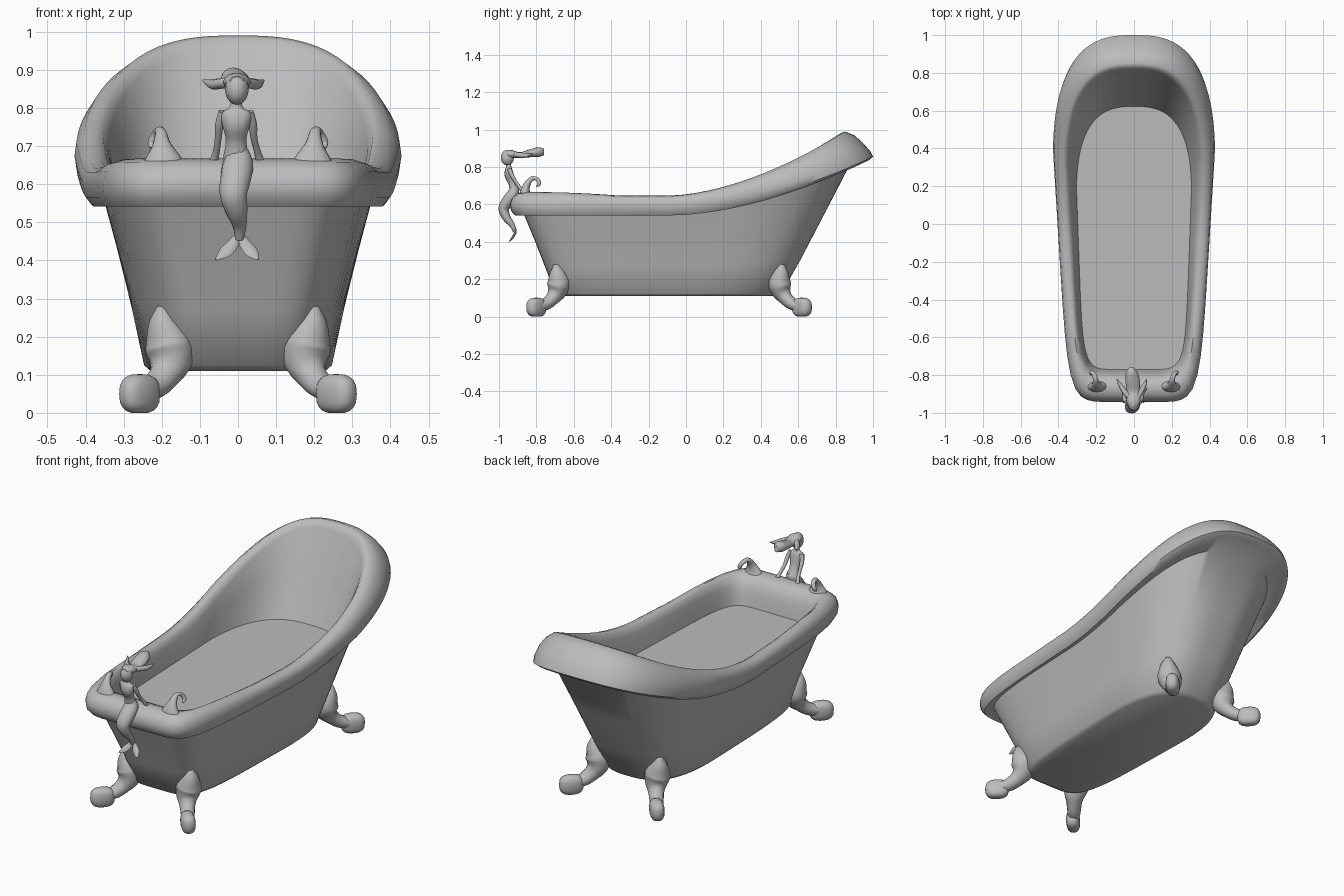
import bpy, bmesh, math
from mathutils import Vector

grey = bpy.data.materials.new("enamel_grey")
grey.diffuse_color = (0.5, 0.5, 0.5, 1)


def finish(name, bm, angle=40):
    bmesh.ops.recalc_face_normals(bm, faces=bm.faces)
    me = bpy.data.meshes.new(name)
    bm.to_mesh(me)
    bm.free()
    me.materials.append(grey)
    ob = bpy.data.objects.new(name, me)
    bpy.context.collection.objects.link(ob)
    bpy.ops.object.select_all(action='DESELECT')
    ob.select_set(True)
    bpy.context.view_layer.objects.active = ob
    bpy.ops.object.shade_smooth_by_angle(angle=math.radians(angle))
    return ob


def skin(bm, rings, cap0=False, cap1=False):
    rows = [[bm.verts.new(p) for p in r] for r in rings]
    n = len(rows[0])
    for a, b in zip(rows, rows[1:]):
        for i in range(n):
            bm.faces.new((a[i], a[(i + 1) % n], b[(i + 1) % n], b[i]))
    if cap0:
        bm.faces.new(rows[0])
    if cap1:
        bm.faces.new(rows[-1])


def outline(wf, wb, yf, yb, zf, zb, nf=8, nb=2.75, lift=0, seg=96):
    """Tub plan: squarish front, round back, widening and rising to the back."""
    yc, pts = yf + 0.64 * (yb - yf), []
    for i in range(seg):
        a = 2 * math.pi * (i + 0.5) / seg
        u, v = math.cos(a), math.sin(a)
        n = nb if v > 0 else nf
        r = (abs(u) ** n + abs(v) ** n) ** (-1 / n)
        y = yc + v * r * ((yb - yc) if v > 0 else (yc - yf))
        t = (y - yf) / (yb - yf)
        w = wf + (wb - wf) * min(1, t / 0.7)
        k = max(0, (t - 0.45) / 0.55) ** 1.7
        front = max(0, 1 - t / 0.3)
        pts.append((u * r * w, y, zf + (zb - zf) * k + lift * front * (2 - front)))
    return pts


def tube(name, pts, sides=12, sub=4):
    """Smooth sweep; each point is x, y, z, half width, half depth."""
    P = [Vector(p) for p in pts]
    P = [2 * P[0] - P[1]] + P + [2 * P[-1] - P[-2]]
    path = []
    for i in range(1, len(P) - 2):
        p0, p1, p2, p3 = P[i - 1:i + 3]
        for s in range(sub):
            t = s / sub
            path.append(0.5 * (2 * p1 + (p2 - p0) * t + (2 * p0 - 5 * p1 + 4 * p2 - p3) * t * t
                               + (3 * p1 - p0 - 3 * p2 + p3) * t ** 3))
    path.append(P[-2])
    rings = []
    for i, p in enumerate(path):
        d = (Vector(path[min(i + 1, len(path) - 1)][:3]) - Vector(path[max(i - 1, 0)][:3])).normalized()
        side = (Vector((1, 0, 0)) - d * d.x).normalized()
        up = d.cross(side)
        rings.append([Vector(p[:3]) + side * math.cos(a) * max(p[3], .001) + up * math.sin(a) * max(p[4], .001)
                      for a in (2 * math.pi * j / sides for j in range(sides))])
    bm = bmesh.new()
    skin(bm, rings, True, True)
    return finish(name, bm, 60)


def ball(name, loc, size, turn=0, boxy=1.0):
    """Ellipsoid; boxy below 1 squares it off."""
    bm = bmesh.new()
    bmesh.ops.create_uvsphere(bm, u_segments=16, v_segments=10, radius=1)
    for v in bm.verts:
        x, y, z = (math.copysign(abs(c) ** boxy, c) * s for c, s in zip(v.co, size))
        c, s = math.cos(turn), math.sin(turn)
        v.co = (loc[0] + x * c - y * s, loc[1] + x * s + y * c, max(0, loc[2] + z))
    return finish(name, bm, 50)


# Tub outside, rolled rim and inside wall as one continuous shell
bm = bmesh.new()
skin(bm, [
    outline(.21, .230, -.67, .48, .11, .11, 5),
    outline(.225, .247, -.70, .51, .125, .125, 5),
    outline(.255, .280, -.755, .61, .27, .30, 5),
    outline(.285, .320, -.81, .73, .41, .53, 6),
    outline(.315, .365, -.87, .87, .555, .80, 7),   # under the rim
    outline(.335, .405, -.915, .975, .542, .835),
    outline(.345, .425, -.935, 1.0, .565, .855),
    outline(.347, .430, -.942, .985, .60, .885),
    outline(.340, .425, -.93, .945, .63, .93, lift=.005),
    outline(.322, .405, -.905, .90, .643, .97, lift=.015),
    outline(.302, .375, -.865, .85, .647, .99, lift=.02),     # rim crest
    outline(.290, .355, -.82, .83, .638, .983, lift=.015),
    outline(.283, .342, -.795, .815, .61, .955),
    outline(.276, .325, -.782, .735, .57, .76),
    outline(.270, .305, -.77, .622, .515, .515),
], cap0=True)
finish("tub_shell", bm, 50)

# Level water surface
bm = bmesh.new()
bm.faces.new([bm.verts.new(p) for p in outline(.270, .305, -.77, .622, .515, .515)])
finish("water_surface", bm)

# Feet: flared bracket, bent ankle and a gripped ball
for sx in (1, -1):
    for sy, end in ((1, "front"), (-1, "back")):
        def at(y):
            return -.09 + sy * (y + .09)
        tube(f"{end}_leg", [(sx * x, at(y), z, a, b) for x, y, z, a, b in (
            (.20, -.695, .28, .012, .012), (.195, -.688, .235, .042, .042), (.18, -.68, .18, .064, .062),
            (.178, -.69, .135, .058, .052), (.192, -.712, .10, .042, .038),
            (.218, -.745, .07, .036, .033), (.25, -.785, .055, .03, .03))])
        ball(f"{end}_foot", (sx * .258, at(-.80), .05), (.062, .036, .052),
             -sx * sy * math.pi / 4, .75)

# Curled ornaments and raised ridges on the front rim
for sx in (1, -1):
    tube("rim_curl", [(sx * x, y, z, a, b) for x, y, z, a, b in (
        (.195, -.86, .63, .07, .04), (.197, -.86, .67, .046, .026), (.20, -.85, .705, .024, .018),
        (.203, -.825, .738, .014, .012), (.212, -.795, .735, .012, .01),
        (.226, -.785, .71, .011, .01), (.228, -.80, .695, .004, .004))])
    tube("rim_ridge", [(sx * x, y, z, a, b) for x, y, z, a, b in (
        (.335, -.42, .63, .004, .004), (.318, -.55, .638, .015, .016),
        (.306, -.65, .643, .017, .017), (.297, -.77, .645, .016, .014), (.27, -.84, .645, .004, .004))])

# Seated figurine: tail, torso, arms, fins
tube("figurine_tail", [
    (0, -.915, .69, .027, .022), (0, -.925, .655, .040, .032), (-.006, -.955, .615, .040, .032),
    (-.012, -.975, .575, .036, .028), (-.004, -.96, .53, .029, .022),
    (.004, -.93, .49, .018, .015), (.004, -.915, .455, .011, .009)])
tube("figurine_torso", [
    (-.005, -.915, .67, .034, .027), (-.005, -.93, .715, .027, .02), (-.005, -.945, .755, .036, .025),
    (-.005, -.948, .785, .040, .02), (-.005, -.948, .802, .018, .014), (-.003, -.952, .83, .012, .012)])
for sx in (1, -1):
    tube("figurine_arm", [
        (sx * .034 - .005, -.945, .79, .012, .012), (sx * .044 - .005, -.93, .755, .011, .011),
        (sx * .047 - .005, -.91, .72, .009, .009), (sx * .054 - .003, -.885, .685, .009, .009),
        (sx * .061 - .003, -.87, .66, .012, .008)], 8)
    tube("tail_fin", [
        (.003, -.912, .468, .008, .007), (.003 + sx * .014, -.915, .445, .015, .007),
        (.001 + sx * .036, -.93, .42, .017, .006), (-.003 + sx * .055, -.945, .402, .003, .002)], 8)
    # Side lock of hair
    tube("hair_lock", [
        (sx * .01, -.93, .868, .012, .014), (sx * .035 - .005, -.90, .865, .014, .014),
        (sx * .06 - .008, -.86, .862, .012, .013), (sx * .08 - .012, -.82, .872, .002, .002)], 8)

# Head and hair blown backwards
ball("figurine_head", (-.003, -.955, .85), (.031, .035, .042))
tube("figurine_hair", [
    (-.003, -.978, .872, .018, .012), (-.003, -.94, .87, .036, .022), (-.003, -.89, .864, .034, .015),
    (-.006, -.84, .872, .038, .02), (-.012, -.79, .88, .032, .026), (-.014, -.76, .88, .012, .018)])
